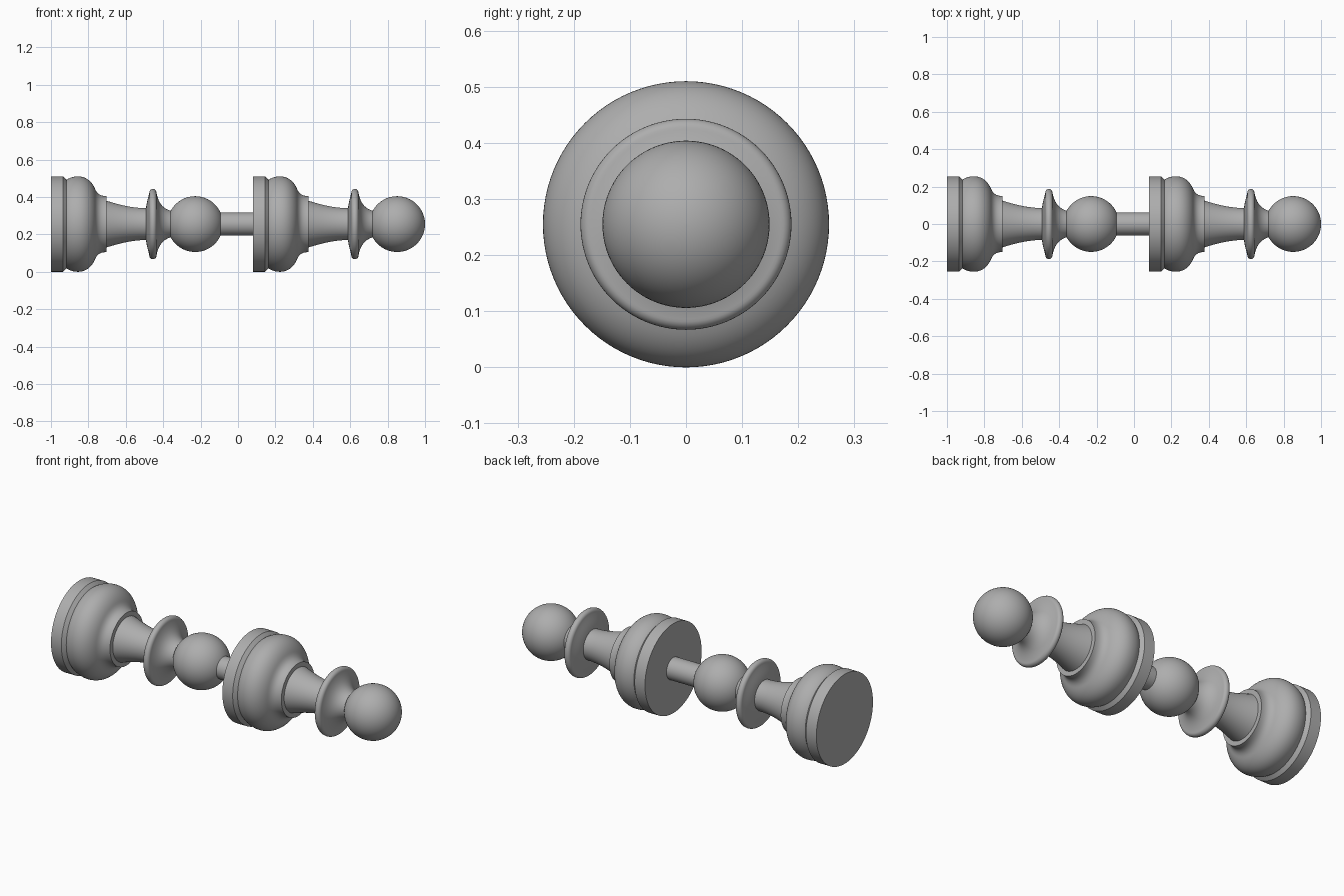
import bpy
import bmesh
from math import cos, sin, pi, radians
from mathutils import Vector
from mathutils.geometry import interpolate_bezier

cube = bpy.data.objects.get("Cube")
if cube:
    bpy.data.objects.remove(cube, do_unlink=True)

AXIS_Z = 0.255
SEGMENTS = 96

grey = bpy.data.materials.new("plain_grey")
grey.use_nodes = True
colour = (0.42, 0.42, 0.42, 1)
grey.diffuse_color = colour
grey.node_tree.nodes["Principled BSDF"].inputs["Base Color"].default_value = colour


def curve(a, b, c, d, steps=14):
    """Points (along axis, radius) on a bezier from a to d."""
    pts = interpolate_bezier(*(Vector((*p, 0)) for p in (a, b, c, d)), steps)
    return [(p.x, p.y) for p in pts]


def lathe(name, profile, start):
    """Turn a profile around the long axis and cap both ends."""
    bm = bmesh.new()
    rings = []
    for u, r in profile:
        rings.append([bm.verts.new((start + u, r * cos(2 * pi * i / SEGMENTS),
                                    AXIS_Z + r * sin(2 * pi * i / SEGMENTS)))
                      for i in range(SEGMENTS)])
    for a, b in zip(rings, rings[1:]):
        for i in range(SEGMENTS):
            j = (i + 1) % SEGMENTS
            bm.faces.new((a[i], a[j], b[j], b[i]))
    bm.faces.new(rings[0])
    bm.faces.new(rings[-1])
    bmesh.ops.remove_doubles(bm, verts=bm.verts, dist=0.00001)
    bmesh.ops.recalc_face_normals(bm, faces=bm.faces)
    mesh = bpy.data.meshes.new(name)
    bm.to_mesh(mesh)
    bm.free()
    mesh.shade_smooth()
    mesh.set_sharp_from_angle(angle=radians(30))
    mesh.materials.append(grey)
    obj = bpy.data.objects.new(name, mesh)
    bpy.context.collection.objects.link(obj)
    return obj


# Flat foot with a chamfered groove
foot = [(0, 0.255), (0.065, 0.255), (0.085, 0.234)]

# Swelling belly that flows into a straight lip
belly = (curve((0.08, 0.234), (0.095, 0.247), (0.12, 0.255), (0.145, 0.255))
         + curve((0.145, 0.255), (0.19, 0.255), (0.22, 0.225), (0.235, 0.19))[1:]
         + curve((0.235, 0.19), (0.247, 0.16), (0.265, 0.15), (0.298, 0.15))[1:])

# Waisted neck
neck = curve((0.29, 0.127), (0.36, 0.105), (0.43, 0.085), (0.515, 0.085))

# Thin collar with a rounded rim, flaring down to the ball
rim = [(0.545 - 0.019 * cos(pi * i / 12), 0.169 + 0.019 * sin(pi * i / 12))
       for i in range(13)]
collar = (curve((0.508, 0.085), (0.512, 0.12), (0.52, 0.14), rim[0])
          + rim[1:]
          + curve(rim[-1], (0.575, 0.11), (0.60, 0.08), (0.65, 0.068))[1:])

# Round ball on the tip
ball = [(0.771 - 0.149 * cos(pi * i / 48), 0.149 * sin(pi * i / 48) + 0.00002)
        for i in range(49)]

parts = {"foot": foot, "belly": belly, "neck": neck, "collar": collar, "ball": ball}
for side, start in (("right", -1.0), ("left", 0.08)):
    for part, profile in parts.items():
        lathe(f"{side}_{part}", profile, start)

# Rod joining the first ball to the second foot
lathe("joining_rod", [(0, 0.062), (0.24, 0.062)], -0.15)
